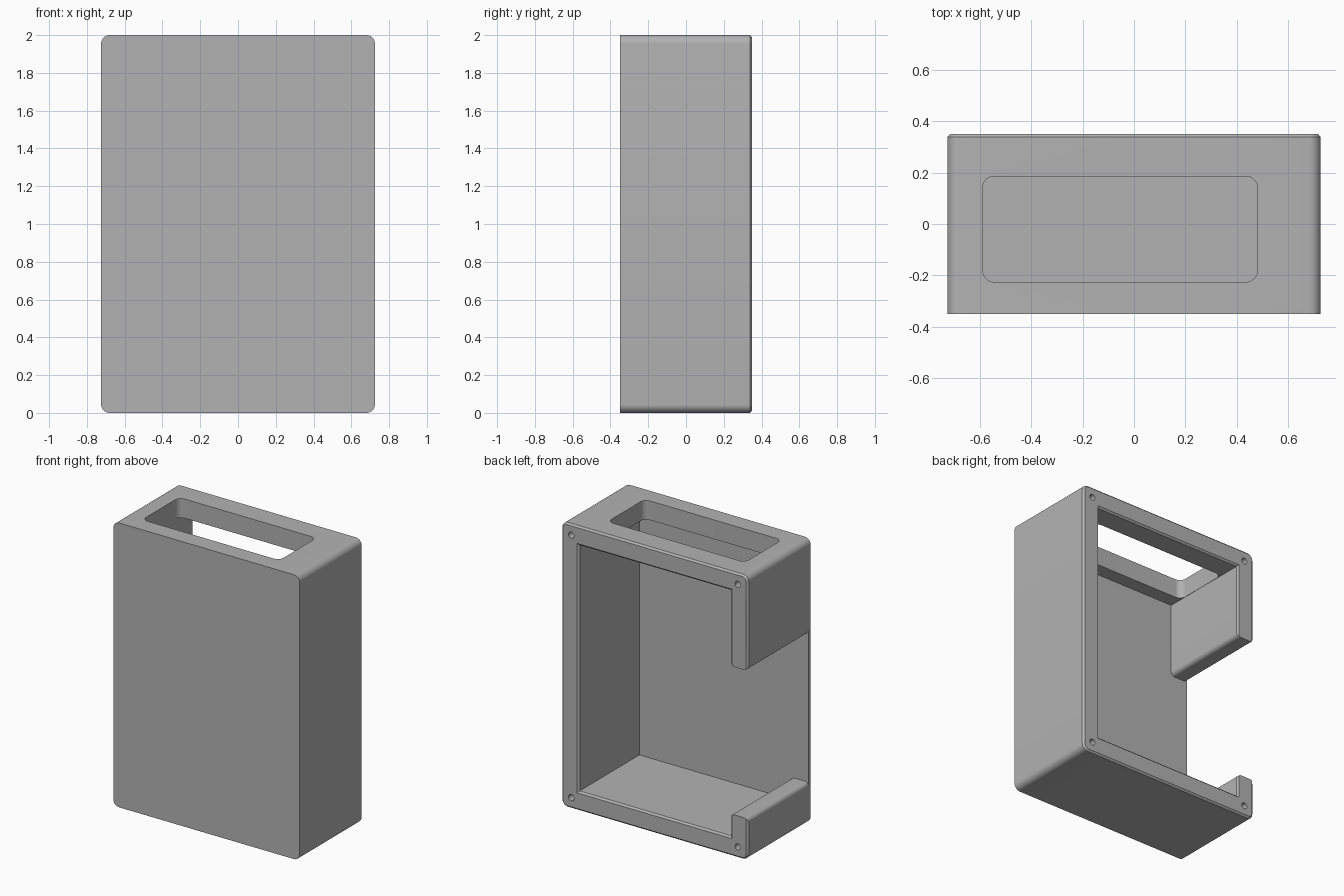
import bpy, bmesh
from math import sin, cos, pi, radians

cube = bpy.data.objects.get("Cube")
if cube:
    bpy.data.objects.remove(cube, do_unlink=True)

W, D, H = 0.725, 0.35, 2.0      # half width, half depth, height
WALL, FRONT = 0.135, 0.025      # side wall and front panel thickness
CH = 0.012                      # small chamfer on the rear rim
ROUND = 0.045

grey = bpy.data.materials.new("plain_grey")
grey.use_nodes = True
colour = (0.45, 0.45, 0.45, 1)
grey.diffuse_color = colour
grey.node_tree.nodes["Principled BSDF"].inputs["Base Color"].default_value = colour


def arc(cx, cy, r, start, end, n=8):
    return [(cx + r * cos(start + (end - start) * i / n),
             cy + r * sin(start + (end - start) * i / n)) for i in range(n + 1)]


def rounded_rect(u0, u1, v0, v1, r=0):
    if r == 0:
        return [(u0, v0), (u1, v0), (u1, v1), (u0, v1)]
    corners = [(u1 - r, v1 - r), (u0 + r, v1 - r), (u0 + r, v0 + r), (u1 - r, v0 + r)]
    return [p for i, c in enumerate(corners)
            for p in arc(*c, r, i * pi / 2, (i + 1) * pi / 2)]


def loft(name, sections, axis="y"):
    """Join outlines, each given with its depth along the axis, into a solid."""
    bm = bmesh.new()
    rings = [[bm.verts.new((u, d, v) if axis == "y" else (u, v, d)) for u, v in outline]
             for outline, d in sections]
    for a, b in zip(rings, rings[1:]):
        for i in range(len(a)):
            j = (i + 1) % len(a)
            bm.faces.new((a[i], a[j], b[j], b[i]))
    bm.faces.new(rings[0])
    bm.faces.new(rings[-1])
    bmesh.ops.recalc_face_normals(bm, faces=bm.faces)
    mesh = bpy.data.meshes.new(name)
    bm.to_mesh(mesh)
    bm.free()
    obj = bpy.data.objects.new(name, mesh)
    bpy.context.collection.objects.link(obj)
    return obj


# Outer shell with rounded long edges and a chamfered rear rim
body = rounded_rect(-W, W, 0, H, ROUND)
rim = rounded_rect(-W + CH, W - CH, CH, H - CH, ROUND - CH)
case = loft("open_back_case", [(body, -D), (body, D - CH), (rim, D)])
case.data.materials.append(grey)


# Main cavity, flaring slightly at the rear rim
def cavity_outline(grow=0):
    x = W - WALL + grow
    return rounded_rect(-x, x, WALL - grow, H - WALL + grow)


flare = 0.05
cutters = [loft("cavity_cutter", [(cavity_outline(), -D + FRONT), (cavity_outline(), D - CH),
                                  (cavity_outline(CH + flare), D + flare)])]

# Rounded window through the top wall
window = rounded_rect(-0.588, 0.48, -0.225, 0.185, ROUND)
cutters.append(loft("top_window_cutter", [(window, H - 0.25), (window, H + 0.2)], "z"))

# Side notch, leaving rounded ends on the wall above and below
r, low, high = 0.03, 0.295, 1.335
outer, inner = -W, -W + WALL
lower = ([(outer - 0.2, low - r)] + arc(outer + r, low - r, r, pi, pi / 2)
         + arc(inner - r, low - r, r, pi / 2, 0) + [(inner + 0.1, low - r)])
upper = [(u, low + high - v) for u, v in reversed(lower)]
cutters.append(loft("side_notch_cutter", [(lower + upper, -D + FRONT), (lower + upper, D + 0.2)]))

# Screw holes in the rim corners
for x in (-0.648, 0.648):
    for z in (0.077, H - 0.077):
        hole = arc(x, z, 0.022, 0, 2 * pi, 20)[:-1]
        cutters.append(loft("screw_hole_cutter", [(hole, D - 0.2), (hole, D + 0.1)]))

# Apply the cuts and shade
bpy.context.view_layer.objects.active = case
for cutter in cutters:
    cutter.hide_render = True
    mod = case.modifiers.new("cut", "BOOLEAN")
    mod.operation, mod.solver, mod.object = "DIFFERENCE", "EXACT", cutter
    bpy.ops.object.modifier_apply(modifier=mod.name)
    bpy.data.objects.remove(cutter, do_unlink=True)

for o in bpy.context.selected_objects:
    o.select_set(False)
case.select_set(True)
bpy.ops.object.shade_smooth_by_angle(angle=radians(30))
